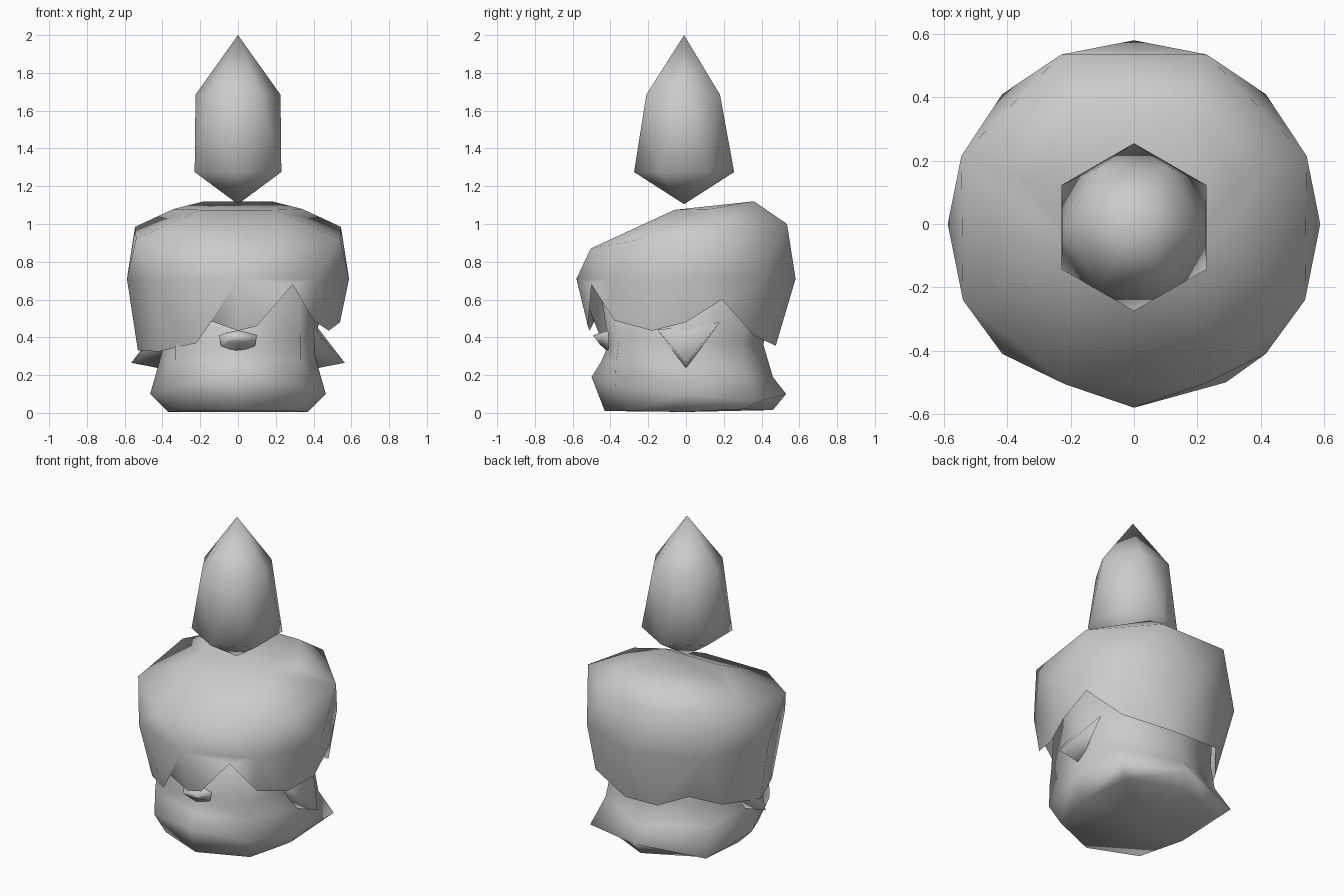
import bpy, bmesh, math
from math import sin, cos, atan2, radians, pi

if "Cube" in bpy.data.objects:
    bpy.data.objects.remove(bpy.data.objects["Cube"], do_unlink=True)

mat = bpy.data.materials.new("plain_grey")
mat.use_nodes = True
GREY = (0.6, 0.6, 0.6, 1)
mat.diffuse_color = GREY
mat.node_tree.nodes["Principled BSDF"].inputs["Base Color"].default_value = GREY


def ring(n, rx, ry, z, cy=0, turn=0):
    """Flat polygon of n corners, the first at angle turn."""
    return [(rx * cos(radians(turn) + 2 * pi * i / n),
             cy + ry * sin(radians(turn) + 2 * pi * i / n), z) for i in range(n)]


def mirrored(half):
    """Close a half loop across the middle plane."""
    return half + [(-x, y, z) for x, y, z in half if abs(x) > 0.001]


def stitch(bm, low, high):
    """Triangle strip between two loops, matched by angle; a loop may be a point."""
    def key(v):
        return atan2(v.co.y, v.co.x) % (2 * pi)
    low, high = sorted(low, key=key), sorted(high, key=key)
    if len(low) == 1 or len(high) == 1:
        tip, loop = (low[0], high) if len(low) == 1 else (high[0], low)
        for i, v in enumerate(loop):
            bm.faces.new((v, loop[(i + 1) % len(loop)], tip))
        return
    a, b = len(low), len(high)

    def at(loop, i):
        return key(loop[i % len(loop)]) + 2 * pi * (i // len(loop))
    # start from the upper corner nearest the first lower one
    j = min(range(-b, b), key=lambda k: abs(at(high, k) - at(low, 0)))
    i, end_i, end_j = 0, a, j + b
    while i < end_i or j < end_j:
        mid_low = at(low, i) + at(low, i + 1)
        mid_high = at(high, j) + at(high, j + 1)
        u, v = low[i % a], high[j % b]
        if j >= end_j or (i < end_i and mid_low <= mid_high):
            i += 1
            bm.faces.new((u, low[i % a], v))
        else:
            j += 1
            bm.faces.new((u, high[j % b], v))


def finish(name, bm, drop=()):
    bmesh.ops.recalc_face_normals(bm, faces=bm.faces[:])
    bmesh.ops.delete(bm, geom=list(drop), context='FACES_ONLY')
    mesh = bpy.data.meshes.new(name)
    bm.to_mesh(mesh)
    bm.free()
    mesh.materials.append(mat)
    mesh.polygons.foreach_set("use_smooth", [True] * len(mesh.polygons))
    obj = bpy.data.objects.new(name, mesh)
    bpy.context.collection.objects.link(obj)


def loft(name, loops, cap=False):
    bm = bmesh.new()
    rows = [[bm.verts.new(p) for p in loop] for loop in loops]
    for low, high in zip(rows, rows[1:]):
        stitch(bm, low, high)
    if cap:
        top = sorted(rows[-1], key=lambda v: atan2(v.co.y - 0.12, v.co.x))
        bm.faces.new(top)
    finish(name, bm)


# Topknot: two six-sided rings, turned against each other, with points
loft("topknot", [
    [(0, -0.01, 1.105)],
    ring(6, 0.265, 0.265, 1.275, -0.01, 30),
    ring(6, 0.225, 0.225, 1.685, -0.015),
    [(0, -0.01, 2)],
])

# Hair: jagged fringe, widest ring, sloping shoulder and crown
fringe = [
    (0, -0.51, 0.435), (0.1, -0.52, 0.46), (0.29, -0.5, 0.68), (0.4, -0.38, 0.49),
    (0.48, -0.18, 0.435), (0.54, 0, 0.48), (0.52, 0.19, 0.6), (0.39, 0.36, 0.41),
    (0.1, 0.475, 0.355), (-0.13, 0.475, 0.36), (-0.29, 0.39, 0.425),
    (-0.42, 0.23, 0.35), (-0.53, 0, 0.33), (-0.42, -0.27, 0.325),
    (-0.22, -0.44, 0.37), (-0.14, -0.485, 0.485),
]
shoulder = mirrored([(0.22, -0.505, 0.87), (0.54, -0.24, 0.92),
                     (0.545, 0.215, 0.985), (0.23, 0.535, 1.0)])
crown = mirrored([(0.2, -0.06, 1.075), (0.34, 0.13, 1.08), (0.18, 0.36, 1.12)])
loft("hair", [fringe, ring(8, 0.588, 0.58, 0.71), shoulder, crown], cap=True)

# Head: broad jaw with back corners, narrower waist, hidden top inside the hair
sole = mirrored([(0, -0.43, 0.01), (0.3, -0.305, 0.01), (0.37, 0, 0.005),
                 (0.33, 0.31, 0.02), (0, 0.46, 0.015)])
jaw = mirrored([(0, -0.5, 0.19), (0.33, -0.375, 0.14), (0.465, 0, 0.1),
                (0.41, 0.385, 0.06), (0, 0.53, 0.1)])
waist = mirrored([(0, -0.45, 0.27), (0.33, -0.37, 0.28), (0.425, 0, 0.24),
                  (0.36, 0.3, 0.22), (0, 0.46, 0.19)])
cheeks = mirrored([(0, -0.41, 0.36), (0.33, -0.355, 0.38), (0.41, 0, 0.38),
                   (0.33, 0.3, 0.36), (0, 0.41, 0.36)])
loft("head", [
    [(0, 0, 0.005)], sole, jaw, waist, cheeks,
    ring(8, 0.47, 0.46, 0.7),
    [(0, 0, 0.8)],
])

# Nose: low wedge, ridge on top and narrowing to a point below
bm = bmesh.new()
outline = [(-0.1, 0.41), (0, 0.44), (0.1, 0.41), (0.09, 0.355), (0, 0.32), (-0.09, 0.355)]
base = [bm.verts.new((x, -0.41, z)) for x, z in outline]
ridge = [bm.verts.new((x * 0.5, -0.48 + (0.4 - z) * 0.3, 0.39 + (z - 0.39) * 0.4))
         for x, z in outline]
for i in range(6):
    k = (i + 1) % 6
    bm.faces.new((base[i], base[k], ridge[k], ridge[i]))
bm.faces.new(ridge)
back = bm.faces.new(base)
finish("nose", bm, [back])

# Ears: pointed wedges, open where they meet the head
for name, s in (("left_ear", 1), ("right_ear", -1)):
    bm = bmesh.new()
    base = [bm.verts.new((s * x, y, z)) for x, y, z in
            [(0.4, -0.15, 0.44), (0.4, 0.18, 0.48), (0.41, 0, 0.235)]]
    tip = bm.verts.new((s * 0.565, 0, 0.265))
    for i in range(3):
        bm.faces.new((base[i], base[(i + 1) % 3], tip))
    back = bm.faces.new(base)
    finish(name, bm, [back])
